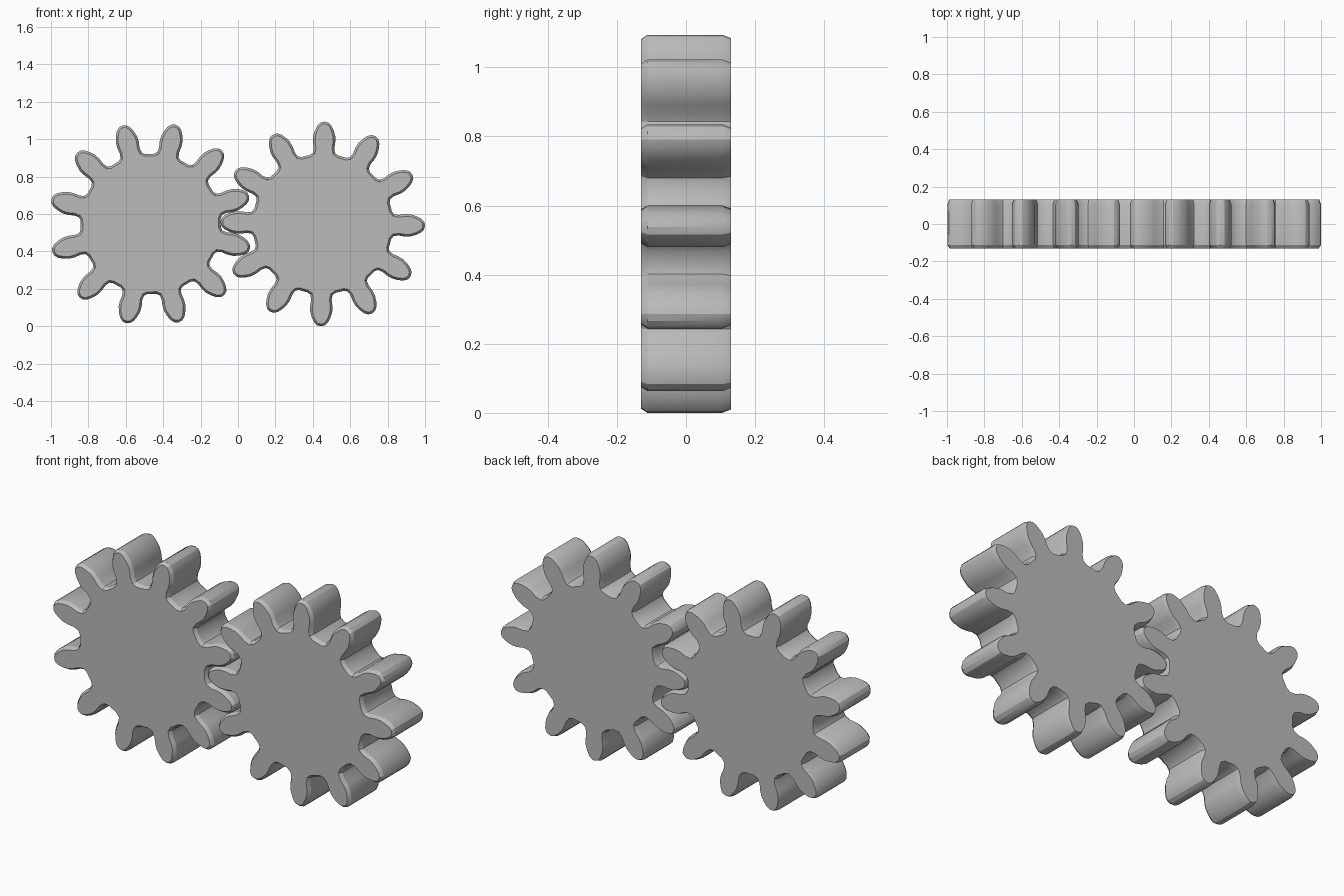
import bpy, bmesh, math
from mathutils import Matrix

if "Cube" in bpy.data.objects:
    bpy.data.objects.remove(bpy.data.objects["Cube"], do_unlink=True)

TEETH, CENTRE_Z, HALF_DEPTH = 12, 0.547, 0.13

grey = bpy.data.materials.new("plain grey")
grey.use_nodes = True
grey.diffuse_color = (0.5, 0.5, 0.5, 1)
grey.node_tree.nodes["Principled BSDF"].inputs["Base Color"].default_value = grey.diffuse_color

# Half of one tooth: (radius, half width), from the root to the rounded tip
FLANK = [(0.368, 0.074), (0.38, 0.059), (0.405, 0.055), (0.44, 0.06), (0.47, 0.059),
         (0.5, 0.05), (0.525, 0.038), (0.542, 0.021)]
TOOTH = [(r, -w) for r, w in FLANK] + [(0.547, 0)] + [(r, w) for r, w in reversed(FLANK)]


def make_gear(name, x, turn):
    bm = bmesh.new()
    inset = 0.012
    ring = []
    for i in range(TEETH):
        spin = Matrix.Rotation(math.radians(turn) + i * math.tau / TEETH, 2)
        for r, w in TOOTH:
            a, b = spin @ Matrix.Translation((0, 0, 0)).to_2x2() @ bmesh_vec(r, w)
            ring.append(bm.verts.new((x + a, -HALF_DEPTH + 0.018, CENTRE_Z + b)))
    front = bm.faces.new(ring)
    # Toothed wall and back cap
    out = bmesh.ops.extrude_face_region(bm, geom=[front], use_keep_orig=True)
    back = next(g for g in out["geom"] if isinstance(g, bmesh.types.BMFace))
    verts = [g for g in out["geom"] if isinstance(g, bmesh.types.BMVert)]
    bmesh.ops.translate(bm, verts=verts, vec=(0, 2 * HALF_DEPTH - 0.043, 0))
    bmesh.ops.recalc_face_normals(bm, faces=bm.faces)
    # Chamfered rims
    bmesh.ops.inset_region(bm, faces=[front], thickness=inset, depth=0.018)
    bmesh.ops.inset_region(bm, faces=[back], thickness=inset * 0.8, depth=0.025)
    mesh = bpy.data.meshes.new(name)
    bm.to_mesh(mesh)
    bm.free()
    mesh.materials.append(grey)
    obj = bpy.data.objects.new(name, mesh)
    bpy.context.collection.objects.link(obj)
    return obj


def bmesh_vec(r, w):
    from mathutils import Vector
    return Vector((r, w))


left_gear = make_gear("meshed_gears", -0.467, 16)
right_gear = make_gear("second_gear", 0.453, -1)

# Fuse the two gears where their teeth mesh
fuse = left_gear.modifiers.new("fuse", "BOOLEAN")
fuse.operation = "UNION"
fuse.solver = "EXACT"
fuse.object = right_gear
bpy.context.view_layer.objects.active = left_gear
left_gear.select_set(True)
bpy.ops.object.modifier_apply(modifier="fuse")
bpy.data.objects.remove(right_gear, do_unlink=True)
bpy.ops.object.shade_smooth_by_angle(angle=math.radians(25))
